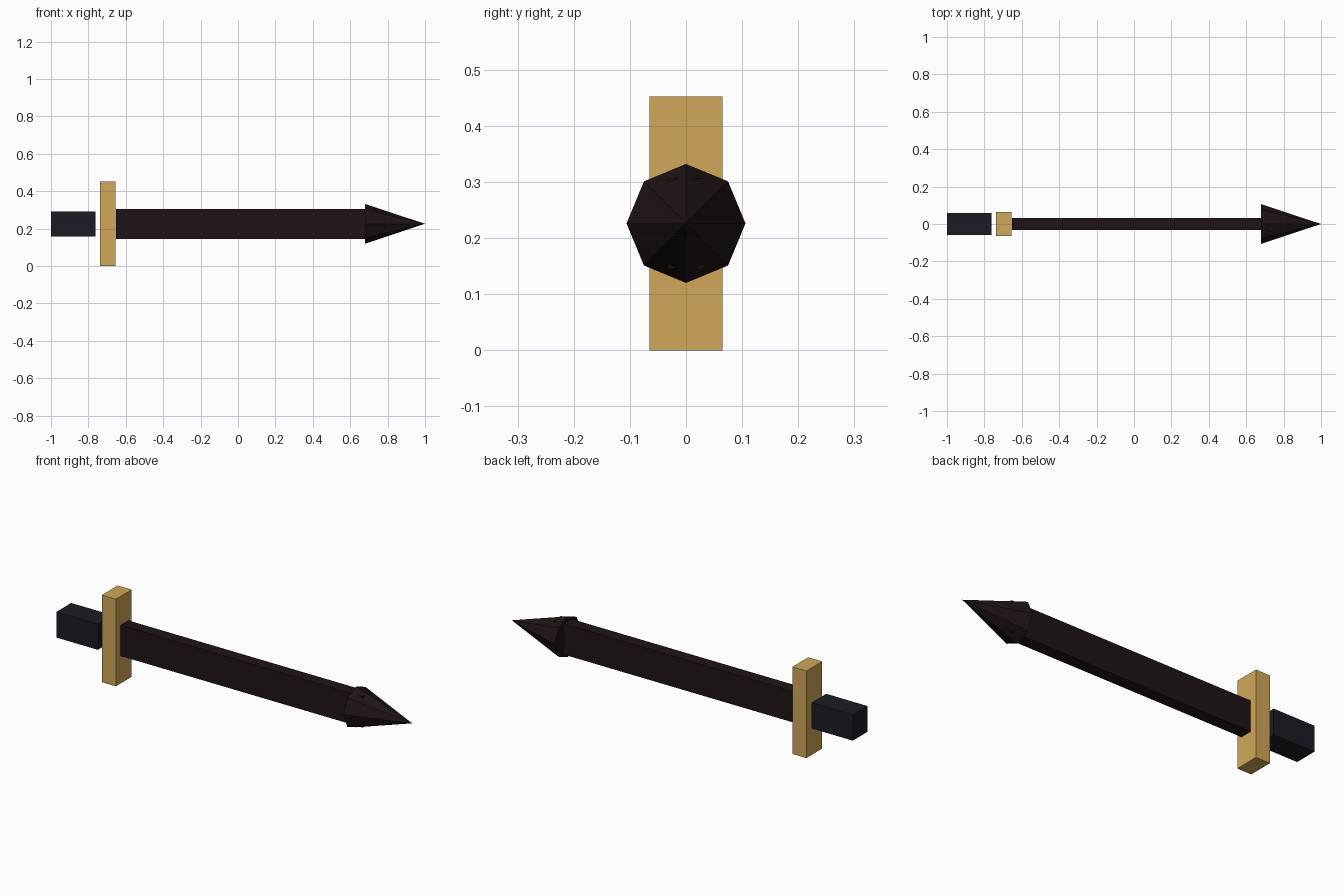
import bpy, math

if "Cube" in bpy.data.objects:
    bpy.data.objects.remove(bpy.data.objects["Cube"])

CENTRE_Z = 0.226


def material(name, colour):
    m = bpy.data.materials.new(name)
    m.diffuse_color = (*colour, 1)
    m.use_nodes = True
    m.node_tree.nodes["Principled BSDF"].inputs["Base Color"].default_value = m.diffuse_color
    return m


def box(name, x0, x1, half_y, half_z, mat):
    bpy.ops.mesh.primitive_cube_add(size=1, location=((x0 + x1) / 2, 0, CENTRE_Z))
    ob = bpy.context.object
    ob.name = name
    ob.scale = (x1 - x0, 2 * half_y, 2 * half_z)
    bpy.ops.object.transform_apply(location=False, rotation=False, scale=True)
    ob.data.materials.append(mat)
    return ob


dark_wood = material("dark_wood", (0.014, 0.007, 0.0075))
brass = material("brass", (0.63, 0.39, 0.10))
grip = material("grip", (0.011, 0.012, 0.017))

# Grip, crossguard and flat blade along x
box("handle", -1.0, -0.763, 0.06, 0.067, grip)
box("crossguard", -0.737, -0.656, 0.065, 0.226, brass)
box("blade", -0.652, 0.74, 0.032, 0.08, dark_wood)

# Eight-sided pointed tip, blade end buried inside it
x0, x1 = 0.68, 1.0
bpy.ops.mesh.primitive_cone_add(vertices=8, radius1=0.106, radius2=0, depth=x1 - x0,
                                location=((x0 + x1) / 2, 0, CENTRE_Z),
                                rotation=(0, math.pi / 2, 0))
tip = bpy.context.object
tip.name = "blade_tip"
tip.data.materials.append(dark_wood)
